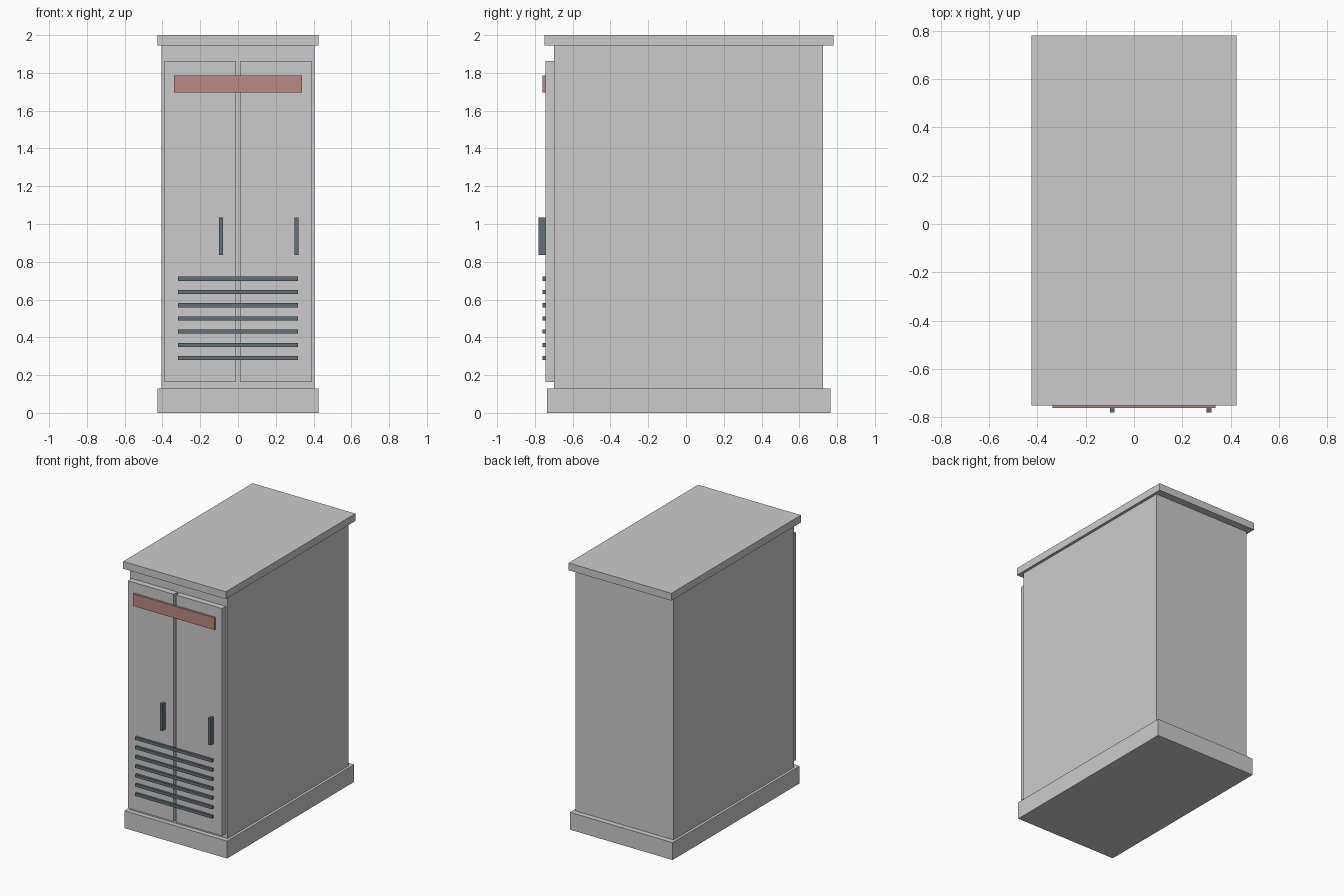
import bpy

if "Cube" in bpy.data.objects:
    bpy.data.objects.remove(bpy.data.objects["Cube"])


def material(name, color):
    m = bpy.data.materials.new(name)
    m.diffuse_color = (*color, 1)
    m.use_nodes = True
    m.node_tree.nodes["Principled BSDF"].inputs["Base Color"].default_value = m.diffuse_color
    return m


def box(name, x, y, z, mat=None):
    """Axis-aligned box from (min, max) ranges."""
    bpy.ops.mesh.primitive_cube_add(size=1, location=[(a + b) / 2 for a, b in (x, y, z)])
    ob = bpy.context.object
    ob.name = name
    ob.scale = [b - a for a, b in (x, y, z)]
    bpy.ops.object.transform_apply(location=False, rotation=False, scale=True)
    if mat:
        ob.data.materials.append(mat)
    return ob


red = material("red_panel", (0.5, 0.25, 0.23))
dark = material("dark_metal", (0.12, 0.17, 0.19))

# Cabinet shell
box("plinth", (-0.425, 0.425), (-0.735, 0.765), (0, 0.13))
box("body", (-0.405, 0.405), (-0.70, 0.725), (0.13, 1.945))
box("top_cap", (-0.425, 0.425), (-0.75, 0.78), (1.945, 2.0))

# Doors, each with a handle near its right edge
FACE = -0.745
for side, x0, hx in (("left", -0.39, -0.09), ("right", 0.01, 0.31)):
    box(f"{side}_door", (x0, x0 + 0.38), (FACE, -0.70), (0.163, 1.863))
    box(f"{side}_handle", (hx - 0.01, hx + 0.01), (-0.78, FACE), (0.835, 1.035), dark)

# Sign strip
box("sign_strip", (-0.3375, 0.3375), (-0.761, FACE), (1.695, 1.785), red)

# Vent slats
for i in range(7):
    z = 0.29 + 0.07 * i
    box(f"vent_slat_{i + 1}", (-0.3175, 0.3175), (-0.761, FACE), (z - 0.011, z + 0.011), dark)
